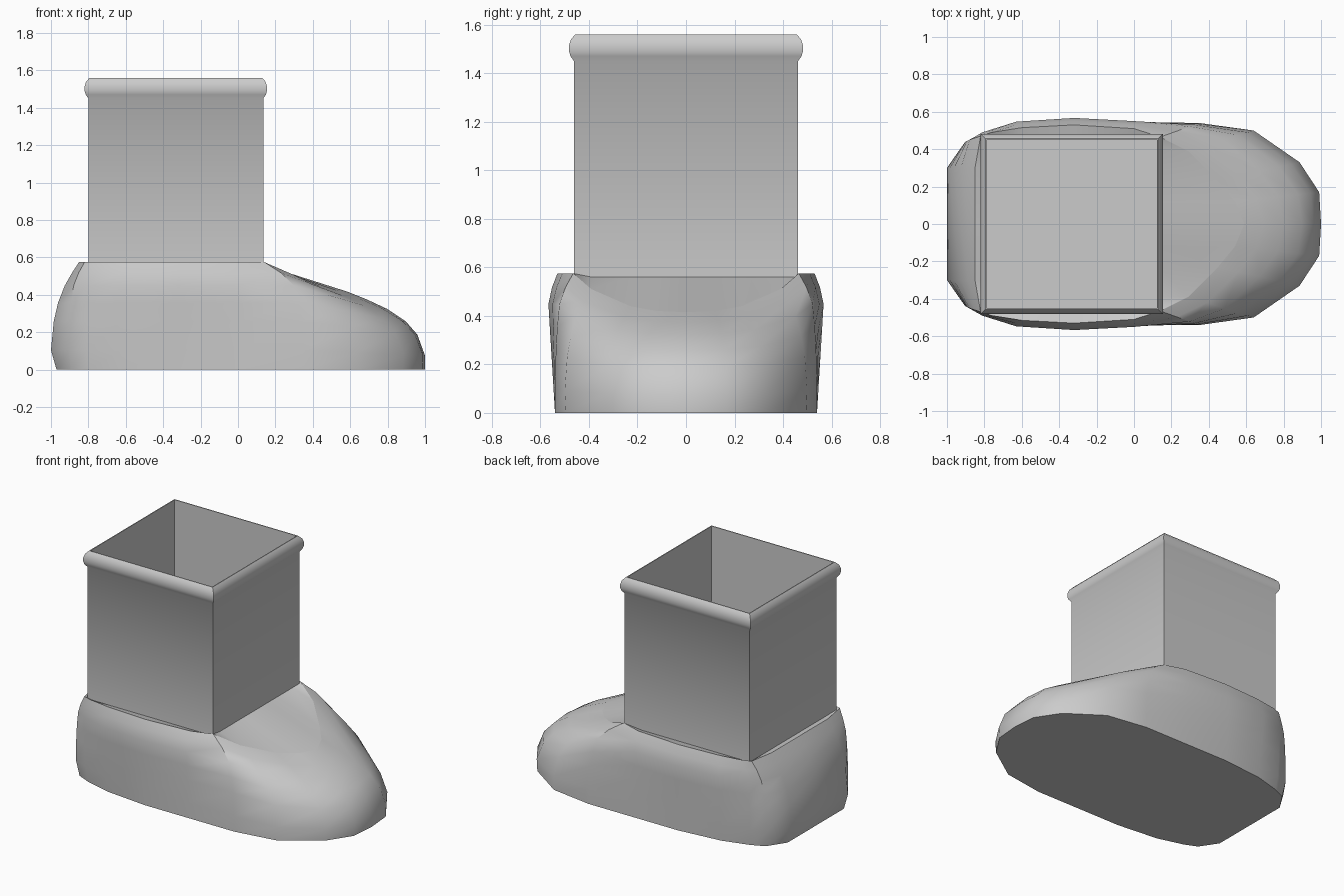
import bpy, bmesh

if "Cube" in bpy.data.objects:
    bpy.data.objects.remove(bpy.data.objects["Cube"])

X0, X1, YS, FLOOR, TOP = -0.80, 0.135, 0.462, 0.56, 1.56


def make_object(name, bm):
    bmesh.ops.remove_doubles(bm, verts=bm.verts, dist=1e-4)
    bmesh.ops.recalc_face_normals(bm, faces=bm.faces)
    mesh = bpy.data.meshes.new(name)
    bm.to_mesh(mesh)
    bm.free()
    ob = bpy.data.objects.new(name, mesh)
    bpy.context.collection.objects.link(ob)
    bpy.ops.object.select_all(action='DESELECT')
    ob.select_set(True)
    bpy.context.view_layer.objects.active = ob
    bpy.ops.object.shade_smooth_by_angle(angle=0.65)
    return ob


def loft(bm, rings):
    rows = [[bm.verts.new(p) for p in ring] for ring in rings]
    for a, b in zip(rows, rows[1:]):
        n = len(a)
        for i in range(n):
            j = (i + 1) % n
            bm.faces.new((a[i], a[j], b[j], b[i]))
    return rows


# Half outline, toe to heel: sole xy, widest xy, rim xyz, side-wall amount
columns = [
    (1.00, 0.00, 1.00, 0.00, 0.59, 0.00, 0.415, 0.0),
    (0.985, 0.17, 0.99, 0.17, 0.54, 0.12, 0.42, 0.0),
    (0.88, 0.33, 0.885, 0.33, 0.45, 0.23, 0.44, 0.0),
    (0.64, 0.495, 0.64, 0.50, 0.29, 0.39, 0.51, 0.1),
    (0.35, 0.54, 0.35, 0.54, 0.14, 0.465, 0.575, 0.5),
    (0.00, 0.54, 0.00, 0.55, 0.00, 0.51, 0.575, 1.0),
    (-0.32, 0.54, -0.32, 0.567, -0.32, 0.53, 0.575, 1.0),
    (-0.62, 0.51, -0.63, 0.547, -0.60, 0.515, 0.575, 1.0),
    (-0.80, 0.46, -0.82, 0.49, -0.76, 0.49, 0.575, 0.7),
    (-0.89, 0.42, -0.91, 0.44, -0.82, 0.47, 0.575, 0.3),
    (-0.97, 0.30, -1.00, 0.30, -0.85, 0.30, 0.575, 0.0),
    (-0.97, 0.00, -1.00, 0.00, -0.85, 0.00, 0.575, 0.0),
]
# Height fraction, rounded-end blend to rim, upright-side blend from sole
levels = [(0.18, 0.0, 0.23), (0.45, 0.10, 0.58), (0.62, 0.25, 0.80),
          (0.78, 0.49, 1.0), (0.90, 0.75, None)]


def column_point(c, level):
    bx, by, mx, my, rx, ry, rz, s = c
    f, e, u = level
    mix = lambda a, b, t: a + (b - a) * t
    end = (mix(mx, rx, e), mix(my, ry, e))
    if u is None:
        side = (mix(mx, rx, 0.4), mix(my, ry, 0.4))
    else:
        side = (mix(bx, mx, u), mix(by, my, u))
    return (mix(end[0], side[0], s), mix(end[1], side[1], s), rz * f)


def mirrored(half):
    return half + [(x, -y, z) for x, y, z in half[-2:0:-1]]


# Rounded foot with flat sole
bm = bmesh.new()
rings = [mirrored([(c[0], c[1], 0) for c in columns])]
rings += [mirrored([column_point(c, l) for c in columns]) for l in levels]
rim = mirrored([c[4:7] for c in columns])
rings.append(rim)
rows = loft(bm, rings)
bm.faces.new(rows[0])
make_object("foot", bm)

# Flat ledge and sloping tongue between the rim and the shaft
bm = bmesh.new()
inner = [(min(max(x, X0), X1), min(max(y, -YS), YS), FLOOR) for x, y, z in rim]
loft(bm, [rim, inner])
bmesh.ops.dissolve_degenerate(bm, dist=1e-4, edges=bm.edges)
make_object("tongue", bm)

# Square open shaft with a rolled collar: offset, height
profile = [(0, FLOOR), (0, 1.45), (0.014, 1.47), (0.02, 1.49), (0.02, 1.515),
           (0.012, 1.54), (-0.006, TOP), (-0.012, TOP), (-0.012, FLOOR)]
bm = bmesh.new()
rows = loft(bm, [[(X0 - d, -YS - d, z), (X1 + d, -YS - d, z),
                  (X1 + d, YS + d, z), (X0 - d, YS + d, z)] for d, z in profile])
bm.faces.new(rows[-1])
make_object("shaft", bm)
